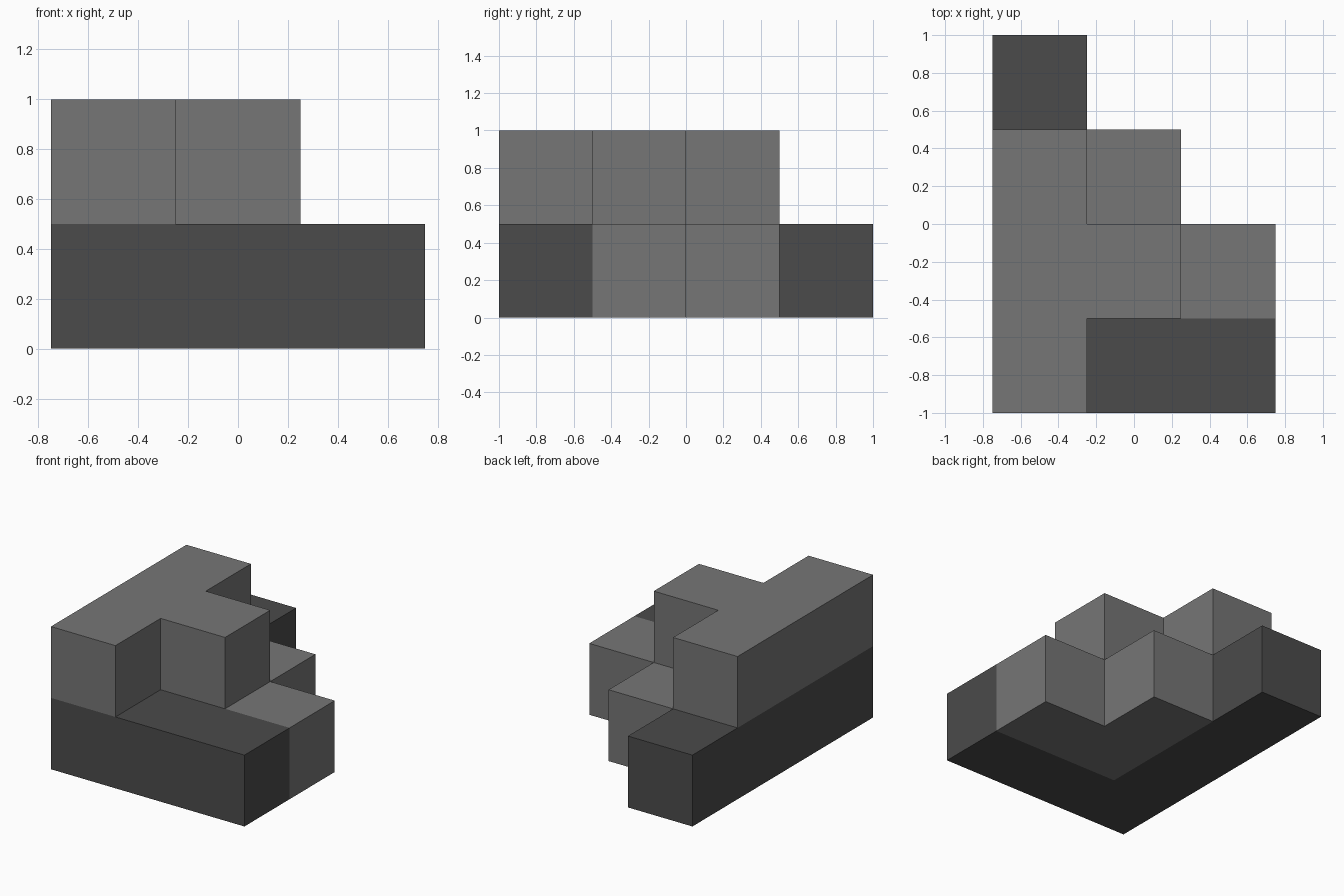
import bpy
import bmesh

if "Cube" in bpy.data.objects:
    bpy.data.objects.remove(bpy.data.objects["Cube"])

U = 0.5  # edge of one block


def material(name, value):
    mat = bpy.data.materials.new(name)
    mat.diffuse_color = (value, value, value, 1)
    mat.use_nodes = True
    mat.node_tree.nodes["Principled BSDF"].inputs["Base Color"].default_value = mat.diffuse_color
    return mat


dark = material("dark grey", 0.07)
light = material("light grey", 0.18)


def slab(name, outline, level, mat):
    """Extrude a floor outline, given in block units, up by one block."""
    bm = bmesh.new()
    verts = [bm.verts.new((x * U - 0.75, y * U - 1.0, level * U)) for x, y in outline]
    base = bm.faces.new(verts)
    ext = bmesh.ops.extrude_face_region(bm, geom=[base], use_keep_orig=True)
    top = [g for g in ext["geom"] if isinstance(g, bmesh.types.BMVert)]
    bmesh.ops.translate(bm, verts=top, vec=(0, 0, U))
    bmesh.ops.recalc_face_normals(bm, faces=bm.faces)
    mesh = bpy.data.meshes.new(name)
    bm.to_mesh(mesh)
    bm.free()
    mesh.materials.append(mat)
    obj = bpy.data.objects.new(name, mesh)
    bpy.context.collection.objects.link(obj)


# L-shaped dark base along the front and left
slab("dark_base", [(0, 0), (3, 0), (3, 1), (1, 1), (1, 4), (0, 4)], 0, dark)
# Three light blocks in the corner of the base
slab("light_corner", [(1, 1), (3, 1), (3, 2), (2, 2), (2, 3), (1, 3)], 0, light)
# T-shaped light upper layer
slab("light_upper", [(0, 0), (1, 0), (1, 1), (2, 1), (2, 2), (1, 2), (1, 3), (0, 3)], 1, light)
